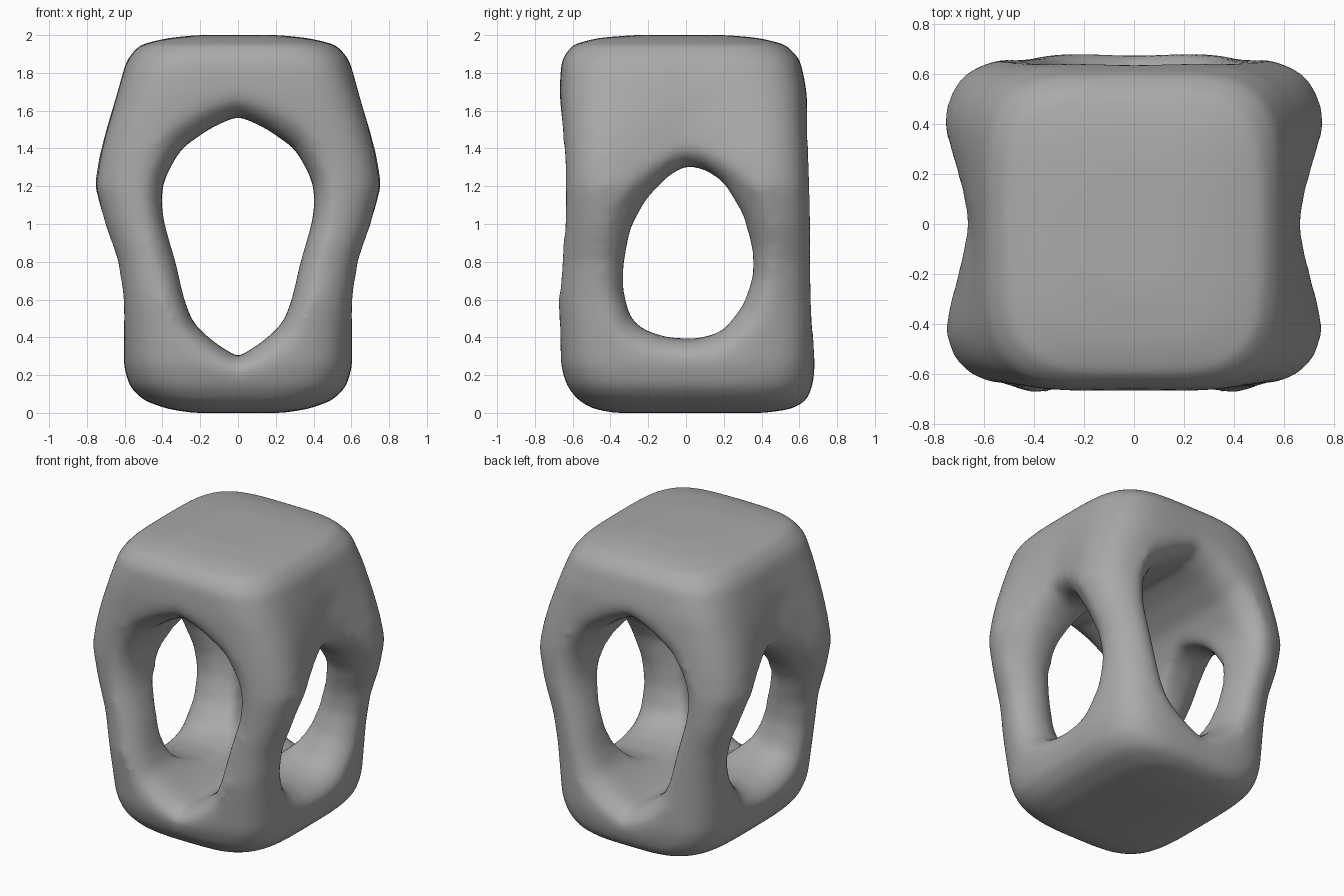
import bpy
import bmesh
import math

cube = bpy.data.objects.get("Cube")
if cube:
    bpy.data.objects.remove(cube, do_unlink=True)

# Outer shape by height: z, half width, front y, back y
OUTER = [
    (0.0, 0.24, -0.38, 0.42), (0.02, 0.37, -0.49, 0.56), (0.065, 0.50, -0.57, 0.64),
    (0.14, 0.575, -0.63, 0.67), (0.25, 0.605, -0.665, 0.685), (0.6, 0.62, -0.69, 0.68),
    (0.8, 0.65, -0.675, 0.68), (1.0, 0.72, -0.66, 0.68), (1.2, 0.77, -0.655, 0.67),
    (1.35, 0.748, -0.655, 0.66), (1.5, 0.71, -0.66, 0.65), (1.7, 0.645, -0.67, 0.64),
    (1.87, 0.59, -0.66, 0.605), (1.95, 0.52, -0.60, 0.53), (1.985, 0.37, -0.47, 0.39),
    (2.0, 0.22, -0.28, 0.22),
]
# Half outline of the long tunnel: x, z
FRONT_HALF = [
    (0.0, 0.295), (0.1, 0.355), (0.17, 0.41), (0.24, 0.48), (0.285, 0.6), (0.33, 0.8),
    (0.39, 1.0), (0.405, 1.1), (0.40, 1.2), (0.37, 1.28), (0.30, 1.4), (0.15, 1.505), (0.0, 1.575),
]
# Outline of the cross tunnel: y, z
SIDE = [
    (0.04, 0.39), (0.13, 0.41), (0.2, 0.44), (0.3, 0.57), (0.35, 0.72), (0.35, 0.86),
    (0.3, 1.05), (0.2, 1.22), (0.1, 1.29), (0.0, 1.31), (-0.1, 1.25), (-0.21, 1.13),
    (-0.29, 0.98), (-0.325, 0.8), (-0.33, 0.65), (-0.29, 0.5), (-0.22, 0.44), (-0.1, 0.4),
]


def outer_at(z):
    """Interpolate the outer half width, front and back at a height."""
    for a, b in zip(OUTER, OUTER[1:]):
        if a[0] <= z <= b[0]:
            t = (z - a[0]) / (b[0] - a[0])
            return [p + (q - p) * t for p, q in zip(a[1:], b[1:])]
    return OUTER[-1][1:]


def pinch(half, y):
    """Width factor that draws the sides in between the posts."""
    depth = 0.12 * min(1, max(0, (half - 0.62) / 0.14))
    return 1 - depth * max(0, 1 - abs(y + 0.02) / 0.42)


def loft(name, rings):
    """Skin a list of equal rings into a closed solid."""
    bm = bmesh.new()
    loops = [[bm.verts.new(p) for p in ring] for ring in rings]
    n = len(loops[0])
    for a, b in zip(loops, loops[1:]):
        for i in range(n):
            j = (i + 1) % n
            bm.faces.new((a[i], a[j], b[j], b[i]))
    bm.faces.new(loops[0])
    bm.faces.new(loops[-1])
    bmesh.ops.recalc_face_normals(bm, faces=bm.faces)
    mesh = bpy.data.meshes.new(name)
    bm.to_mesh(mesh)
    bm.free()
    obj = bpy.data.objects.new(name, mesh)
    bpy.context.scene.collection.objects.link(obj)
    return obj


def body_ring(z, half, front, back, sides=96):
    """Rounded square section, squarer at mid height than at the ends."""
    ring = []
    power = 0.34 + 0.18 * (z - 1) ** 2
    for i in range(sides):
        a = 2 * math.pi * i / sides
        c, s = math.cos(a), math.sin(a)
        x = half * math.copysign(abs(c) ** power, c)
        y = (front + back) / 2 + (back - front) / 2 * math.copysign(abs(s) ** power, s)
        ring.append((x * pinch(half, y), y, z))
    return ring


def tunnel(name, outline, along_x, lip, inner_depths):
    """Tunnel with rounded mouths; inner depths widen it again behind the throat."""
    zc = sum(z for u, z in outline) / len(outline)
    widest = max(abs(u) for u, z in outline)
    depths = [-0.2, 0.008, 0.02, 0.04, 0.075, 0.11, lip] + inner_depths
    stations = [(-1, d) for d in depths] + [(1, d) for d in reversed(depths)]
    rings = []
    for side, depth in stations:
        if depth < 0:
            grow = lip + 0.06
        else:
            grow = lip - math.sqrt(lip ** 2 - (lip - depth) ** 2)
        ring = []
        for u, z in outline:
            half, front, back = outer_at(z)
            if along_x:
                surface = half * pinch(half, u * 1.3) - 0.01
            else:
                surface = back if side > 0 else -front
            t = side * (surface - depth)
            # The mouth opens less at its top and bottom tips
            scale = grow * (0.7 + 0.3 * abs(u) / widest) / math.hypot(u, z - zc)
            pu = u * (1 + scale)
            # Behind the throat only the posts are trimmed, not floor or ceiling
            pz = z if depth > lip else zc + (z - zc) * (1 + scale)
            ring.append((t, pu, pz) if along_x else (pu, t, pz))
        rings.append(ring)
    return loft(name, rings)


# Solid body and the two tunnels that cross inside it
body = loft("hollow_frame", [body_ring(*row) for row in OUTER])
mirrored = [(-x, z) for x, z in reversed(FRONT_HALF[1:-1])]
cutters = [
    tunnel("long_tunnel_cutter", FRONT_HALF + mirrored, False, 0.18, []),
    tunnel("cross_tunnel_cutter", SIDE, True, 0.16, [0.21, 0.25, 0.29]),
]
for cutter in cutters:
    cutter.hide_render = True
    cut = body.modifiers.new(cutter.name, "BOOLEAN")
    cut.operation = "DIFFERENCE"
    cut.solver = "EXACT"
    cut.object = cutter

# Blend the cut edges into one soft surface
remesh = body.modifiers.new("even_surface", "REMESH")
remesh.mode = "VOXEL"
remesh.voxel_size = 0.025
soften = body.modifiers.new("soften", "SMOOTH")
soften.factor = 0.5
soften.iterations = 20

# Bake the modifiers and drop the cutters
bpy.context.view_layer.update()
graph = bpy.context.evaluated_depsgraph_get()
mesh = bpy.data.meshes.new_from_object(body.evaluated_get(graph))
body.modifiers.clear()
body.data = mesh
for cutter in cutters:
    bpy.data.objects.remove(cutter, do_unlink=True)
mesh.shade_smooth()

# Plain grey finish
grey = bpy.data.materials.new("plain_grey")
grey.use_nodes = True
colour = (0.4, 0.4, 0.4, 1)
grey.diffuse_color = colour
grey.node_tree.nodes["Principled BSDF"].inputs["Base Color"].default_value = colour
mesh.materials.clear()
mesh.materials.append(grey)
